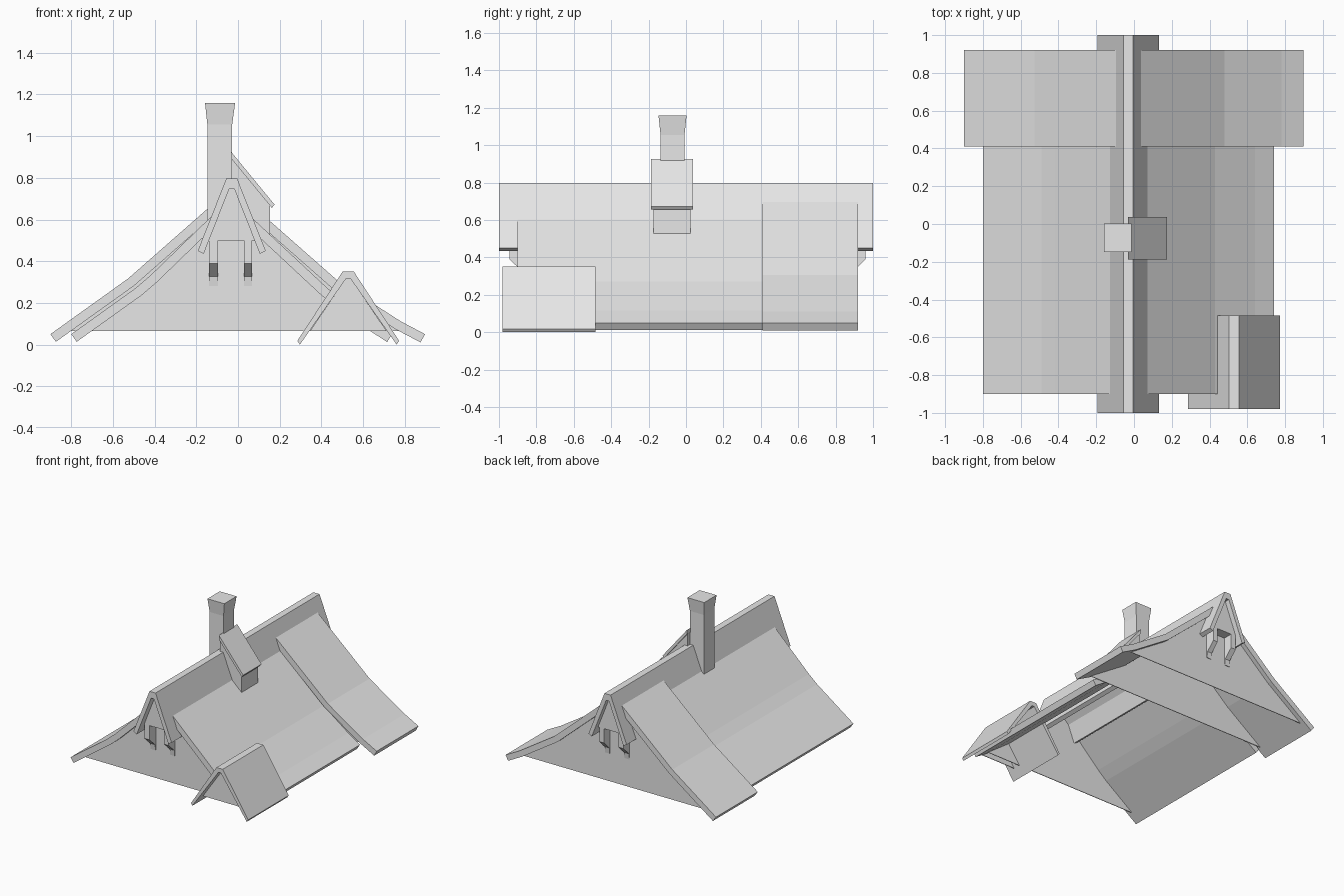
import bpy
import bmesh
from mathutils import Vector

if "Cube" in bpy.data.objects:
    bpy.data.objects.remove(bpy.data.objects["Cube"])

grey = bpy.data.materials.new("light grey")
grey.diffuse_color = (0.8, 0.8, 0.8, 1)
grey.use_nodes = True
grey.node_tree.nodes["Principled BSDF"].inputs["Base Color"].default_value = grey.diffuse_color
CX = -0.03  # x of the main ridge


def loft(name, rings):
    """Solid between two matching rings of 3D points."""
    bm = bmesh.new()
    a, b = [[bm.verts.new(p) for p in ring] for ring in rings]
    bm.faces.new(a)
    bm.faces.new(b[::-1])
    for i in range(len(a)):
        j = (i + 1) % len(a)
        bm.faces.new((a[j], a[i], b[i], b[j]))
    bmesh.ops.recalc_face_normals(bm, faces=bm.faces)
    me = bpy.data.meshes.new(name)
    bm.to_mesh(me)
    bm.free()
    me.materials.append(grey)
    ob = bpy.data.objects.new(name, me)
    bpy.context.collection.objects.link(ob)
    return ob


def prism(name, pts, y0, y1):
    """Front (x, z) profile extruded along y."""
    return loft(name, [[(x, y, z) for x, z in pts] for y in (y0, y1)])


def slab(name, line, y0, y1, t=0.045):
    """Roof sheet of thickness t under an (x, z) line from eave to ridge."""
    p = [Vector(q) for q in line]
    side = -1 if p[-1].x > p[0].x else 1
    normals = []
    for a, b in zip(p, p[1:]):
        d = (b - a).normalized()
        normals.append(Vector((-d.y, d.x)) * side)
    under = []
    for i, q in enumerate(p):
        n = (normals[max(i - 1, 0)] + normals[min(i, len(normals) - 1)]).normalized()
        under.append(q + n * t)
    return prism(name, [tuple(q) for q in p + under[::-1]], y0, y1)


def inverted_v(name, cx, outer, inner, y0, y1):
    """Bent cap; outer and inner are right-hand (dx, z) points, top first."""
    half = outer + inner[::-1]
    right = [(cx + x, z) for x, z in half]
    left = [(cx - x, z) for x, z in half]
    return prism(name, right + left[::-1], y0, y1)


# main roof sheets
slab("main_roof_left", [(-0.80, 0.05), (-0.49, 0.272), (-0.42, 0.332), (-0.10, 0.642)], -0.9, 0.43)
slab("main_roof_right", [(0.74, 0.05), (0.64, 0.115), (0.43, 0.27), (0.035, 0.638)], -0.9, 0.43)

# wider raised roof sheets at the back
slab("back_roof_left", [(-0.9, 0.05), (-0.527, 0.317), (-0.08, 0.71)], 0.41, 0.92)
slab("back_roof_right", [(0.897, 0.05), (0.78, 0.112), (0.48, 0.305), (0.02, 0.71)], 0.41, 0.92)

# thin gable walls: front, inside and back
prism("front_gable_wall", [(-0.71, 0.065), (-0.48, 0.25), (-0.12, 0.59), (CX, 0.72),
                           (0.06, 0.59), (0.42, 0.25), (0.66, 0.065)], -0.865, -0.86)
for label, y in (("inner", 0.435), ("back", 0.88)):
    prism(label + "_gable_wall", [(-0.81, 0.065), (-0.51, 0.28), (-0.10, 0.65), (CX, 0.72),
                                  (0.04, 0.65), (0.465, 0.275), (0.80, 0.065)], y, y + 0.005)

# ridge cap
inverted_v("ridge_cap", CX, [(0.026, 0.797), (0.163, 0.45)],
           [(0.012, 0.747), (0.135, 0.435)], -1, 1)

# panel and pair of brackets under each end of the ridge cap
for end, face, wall, s in (("front", -0.945, -0.863, 1), ("back", 0.96, 0.883, -1)):
    prism(end + "_ridge_panel", [(CX - 0.11, 0.5), (CX - 0.014, 0.75),
                                 (CX + 0.014, 0.75), (CX + 0.11, 0.5)], face, wall)
    side = [(face, 0.52), (face, 0.39), (wall - s * 0.012, 0.326),
            (wall - s * 0.006, 0.28), (wall, 0.28), (wall, 0.52)]
    for label, x0, x1 in (("left", -0.139, -0.096), ("right", 0.029, 0.068)):
        loft(f"{end}_bracket_{label}", [[(x, y, z) for y, z in side] for x in (x0, x1)])

# small porch roof at the front right, with its own gable wall
inverted_v("porch_roof", 0.529, [(0.027, 0.35), (0.244, 0.018)],
           [(0.01, 0.317), (0.232, 0.0)], -0.98, -0.485)
prism("porch_gable_wall", [(0.345, 0.065), (0.52, 0.32), (0.538, 0.32), (0.713, 0.065)], -0.92, -0.915)


# chimney shaft and flared top
def rect(x0, x1, y0, y1, z):
    return [(x0, y0, z), (x1, y0, z), (x1, y1, z), (x0, y1, z)]


neck = (-0.147, -0.028, -0.136, -0.008)
loft("chimney_shaft", [rect(*neck, 0.55), rect(*neck, 1.055)])
loft("chimney_top", [rect(*neck, 1.055), rect(-0.158, -0.014, -0.147, 0.003, 1.158)])

# dormer beside the chimney
prism("dormer_body", [(-0.03, 0.6), (0.153, 0.5), (0.153, 0.68), (-0.03, 0.9)], -0.175, 0.024)
prism("dormer_roof", [(-0.033, 0.925), (0.175, 0.672), (0.163, 0.655), (-0.033, 0.893)], -0.187, 0.037)
